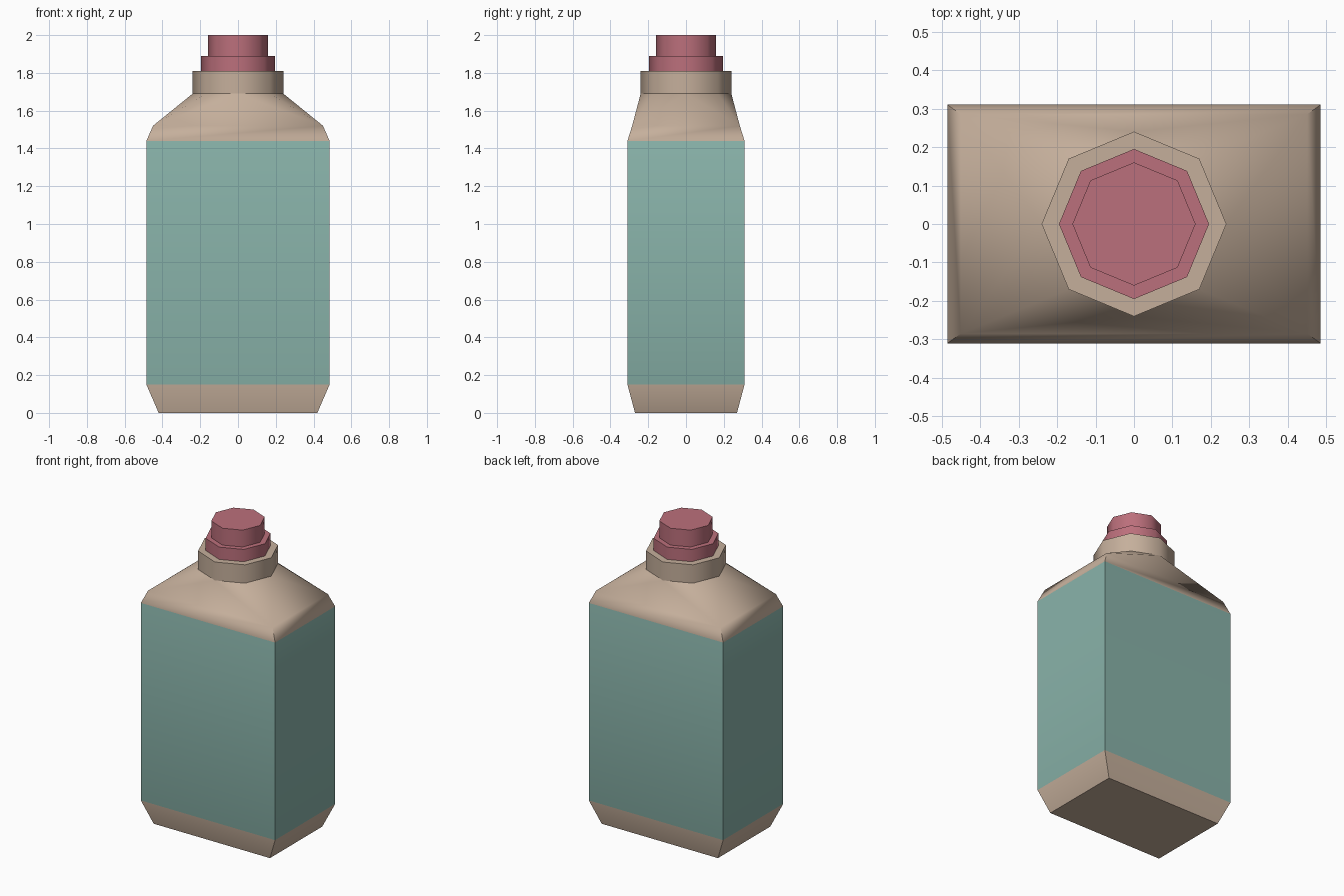
import bpy, bmesh, math

if "Cube" in bpy.data.objects:
    bpy.data.objects.remove(bpy.data.objects["Cube"])


def material(name, rgb):
    m = bpy.data.materials.new(name)
    m.diffuse_color = (*rgb, 1)
    m.use_nodes = True
    m.node_tree.nodes["Principled BSDF"].inputs["Base Color"].default_value = m.diffuse_color
    return m


tan = material("tan", (0.56, 0.43, 0.33))
teal = material("teal", (0.25, 0.45, 0.40))
pink = material("pink", (0.50, 0.16, 0.20))


def rect(bm, hx, hy, z):
    return [bm.verts.new((sx * hx, sy * hy, z))
            for sx, sy in ((1, 1), (-1, 1), (-1, -1), (1, -1))]


def octagon(bm, r, z):
    return [bm.verts.new((r * math.cos(i * math.pi / 4), r * math.sin(i * math.pi / 4), z))
            for i in range(8)]


def bridge(bm, a, b):
    n = len(a)
    for i in range(n):
        j = (i + 1) % n
        bm.faces.new((a[i], a[j], b[j], b[i]))


def finish(bm, name, mats, rule=None):
    bmesh.ops.recalc_face_normals(bm, faces=bm.faces[:])
    for f in bm.faces:
        f.material_index = rule(f) if rule else 0
    me = bpy.data.meshes.new(name)
    bm.to_mesh(me)
    bm.free()
    ob = bpy.data.objects.new(name, me)
    bpy.context.collection.objects.link(ob)
    for m in mats:
        me.materials.append(m)
    bpy.ops.object.select_all(action='DESELECT')
    ob.select_set(True)
    bpy.context.view_layer.objects.active = ob
    bpy.ops.object.shade_smooth_by_angle(angle=math.radians(46))


# Bottle: rectangular body, shoulder and octagonal neck collar
bm = bmesh.new()
loops = [rect(bm, *p) for p in ((0.42, 0.27, 0), (0.485, 0.31, 0.15),
                                (0.485, 0.31, 1.44), (0.45, 0.285, 1.52))]
bm.faces.new(loops[0])
for a, b in zip(loops, loops[1:]):
    bridge(bm, a, b)

# Shoulder: each rectangle side meets two octagon edges
low, top = octagon(bm, 0.24, 1.69), octagon(bm, 0.24, 1.81)
for i, c in enumerate(loops[-1]):
    d = loops[-1][(i + 1) % 4]
    k = 2 * i + 1
    o1, mid, o2 = low[k], low[(k + 1) % 8], low[(k + 2) % 8]
    bm.faces.new((c, mid, o1))
    bm.faces.new((c, d, mid))
    bm.faces.new((d, o2, mid))
bridge(bm, low, top)
bm.faces.new(top)


def label_rule(f):
    z = f.calc_center_median().z
    return 1 if 0.2 < z < 1.4 else 0


finish(bm, "bottle", [tan, teal], label_rule)

# Stepped octagonal cap
bm = bmesh.new()
rings = [octagon(bm, r, z) for r, z in ((0.195, 1.81), (0.195, 1.89), (0.16, 1.89), (0.16, 2.0))]
bm.faces.new(rings[0])
for a, b in zip(rings, rings[1:]):
    bridge(bm, a, b)
bm.faces.new(rings[-1])
finish(bm, "cap", [pink])
